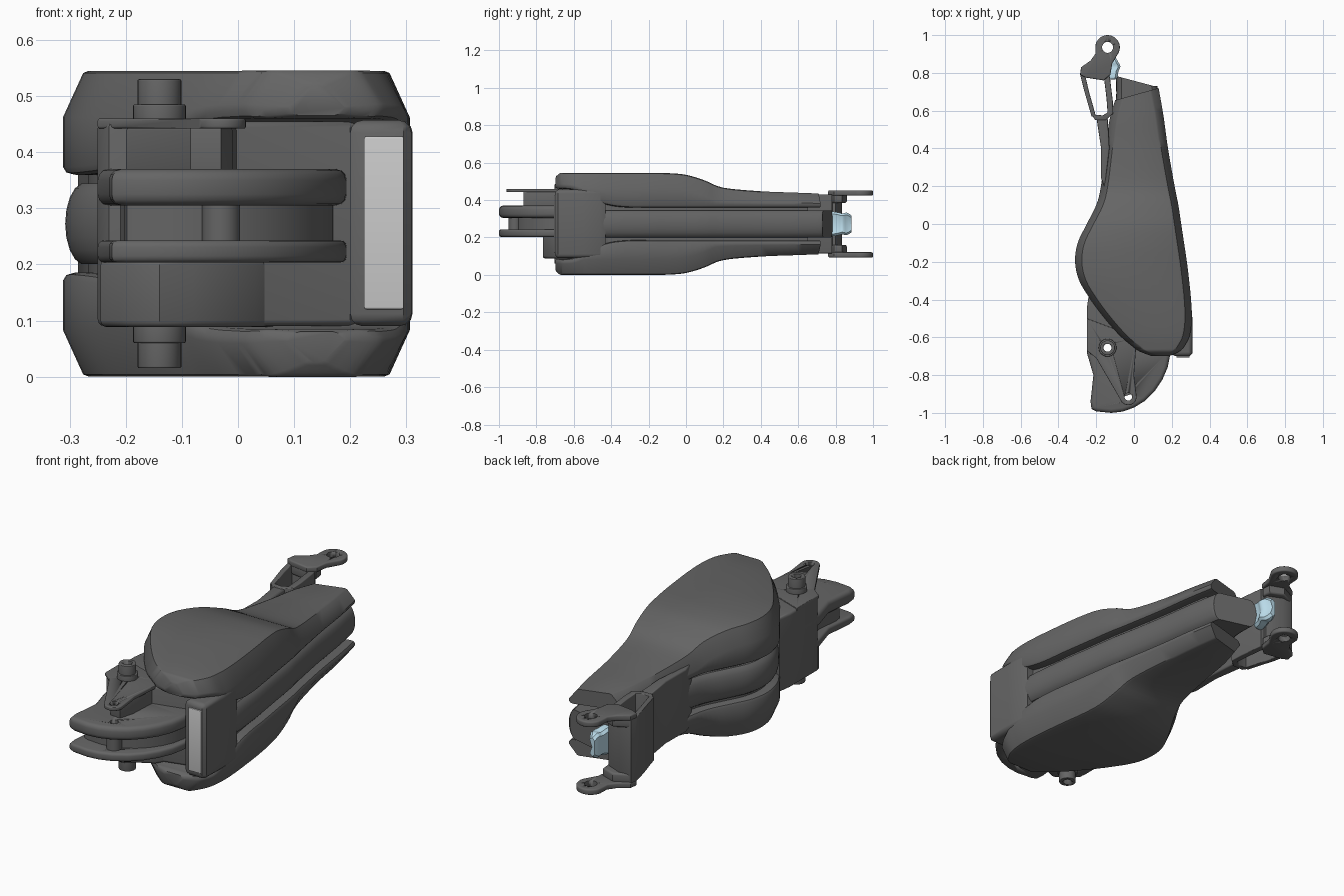
import bpy, bmesh, math

if "Cube" in bpy.data.objects:
    bpy.data.objects.remove(bpy.data.objects["Cube"])

MID = 0.2725  # height of the symmetry plane


def material(name, rgb):
    m = bpy.data.materials.new(name)
    m.diffuse_color = (*rgb, 1)
    m.use_nodes = True
    m.node_tree.nodes["Principled BSDF"].inputs["Base Color"].default_value = m.diffuse_color
    return m


DARK = material("dark_grey", (0.13, 0.13, 0.13))
LIGHT = material("light_grey", (0.6, 0.6, 0.6))
BLUE = material("pale_blue", (0.5, 0.72, 0.83))


def finish(name, bm, mat=DARK, holes=()):
    bmesh.ops.recalc_face_normals(bm, faces=bm.faces[:])
    me = bpy.data.meshes.new(name)
    bm.to_mesh(me)
    bm.free()
    ob = bpy.data.objects.new(name, me)
    bpy.context.collection.objects.link(ob)
    me.materials.append(mat)
    bpy.ops.object.select_all(action='DESELECT')
    ob.select_set(True)
    bpy.context.view_layer.objects.active = ob
    bpy.ops.object.shade_smooth_by_angle(angle=math.radians(35))
    for cutter in holes:
        mod = ob.modifiers.new("hole", 'BOOLEAN')
        mod.operation = 'DIFFERENCE'
        mod.object = cutter
    return ob


def prism(name, pts, z0, z1, bevel=0.0, mat=DARK, holes=(), flip=False):
    """Extruded outline with rounded rims; flip mirrors it to the other side."""
    if flip:
        z0, z1 = 2 * MID - z1, 2 * MID - z0
    bm = bmesh.new()
    f = bm.faces.new([bm.verts.new((x, y, z0)) for x, y in pts])
    up = bmesh.ops.extrude_face_region(bm, geom=[f])['geom']
    for v in up:
        if isinstance(v, bmesh.types.BMVert):
            v.co.z = z1
    if bevel:
        rims = [e for e in bm.edges if abs(e.verts[0].co.z - e.verts[1].co.z) < 1e-5]
        bmesh.ops.bevel(bm, geom=rims, offset=bevel, segments=3, profile=0.5, affect='EDGES')
    return finish(name, bm, mat, holes)


def loft(name, rings, mat=DARK):
    bm = bmesh.new()
    rows = [[bm.verts.new(p) for p in r] for r in rings]
    n = len(rows[0])
    for a, b in zip(rows, rows[1:]):
        for i in range(n):
            bm.faces.new((a[i], a[(i + 1) % n], b[(i + 1) % n], b[i]))
    bm.faces.new(rows[0])
    bm.faces.new(rows[-1])
    return finish(name, bm, mat)


def arc(cx, cy, r, a0, a1, n=14):
    return [(cx + r * math.cos(math.radians(a0 + (a1 - a0) * i / n)),
             cy + r * math.sin(math.radians(a0 + (a1 - a0) * i / n))) for i in range(n + 1)]


def circle(cx, cy, r, n=32):
    return arc(cx, cy, r, 0, 360, n)[:-1]


def smooth(st, steps=4):
    """Catmull-Rom interpolation through tuples."""
    out = []
    for i in range(len(st) - 1):
        p = [st[max(0, min(len(st) - 1, i + k))] for k in (-1, 0, 1, 2)]
        for s in range(steps):
            t = s / steps
            out.append(tuple(0.5 * (2 * b + (c - a) * t + (2 * a - 5 * b + 4 * c - d) * t * t
                                    + (3 * b - a - 3 * c + d) * t ** 3) for a, b, c, d in zip(*p)))
    return out + [st[-1]]


def cutter(name, x, y, r):
    ob = prism(name, circle(x, y, r), -0.2, 0.8)
    ob.hide_render = True
    ob.hide_set(True)
    return ob


PIN, ARM, LUG = (-0.14, -0.655), (-0.03, -0.915), (-0.14, 0.935)
pin_hole = cutter("pin_cutter", *PIN, 0.021)
arm_hole = cutter("arm_cutter", *ARM, 0.02)
lug_hole = cutter("lug_cutter", *LUG, 0.029)

# body stations: left x, left y, right x, right y, outer z, inner z
ST = [(-0.10, 0.655, 0.13, 0.72, 0.435, 0.36), (-0.13, 0.55, 0.155, 0.58, 0.44, 0.36),
      (-0.15, 0.40, 0.18, 0.40, 0.447, 0.36), (-0.175, 0.20, 0.215, 0.20, 0.466, 0.36),
      (-0.20, 0.10, 0.235, 0.10, 0.505, 0.36), (-0.25, 0.0, 0.25, 0.0, 0.535, 0.36),
      (-0.298, -0.10, 0.265, -0.10, 0.544, 0.36), (-0.312, -0.20, 0.28, -0.20, 0.545, 0.36),
      (-0.29, -0.30, 0.292, -0.30, 0.545, 0.36), (-0.23, -0.40, 0.302, -0.40, 0.545, 0.37),
      (-0.155, -0.50, 0.306, -0.50, 0.545, 0.40), (-0.075, -0.59, 0.295, -0.59, 0.545, 0.45),
      (-0.005, -0.65, 0.265, -0.65, 0.545, 0.46), (0.03, -0.675, 0.24, -0.675, 0.543, 0.46),
      (0.09, -0.698, 0.19, -0.698, 0.52, 0.465)]


def section(s, profile):
    """Profile: (inset, z) up the left side, mirrored on to the right side."""
    xl, yl, xr, yr = s[:4]
    w = xr - xl
    pos = [(k / w, z) for k, z in profile]
    pos += [(1 - u, z) for u, z in reversed(pos)]
    return [(xl + w * u, yl + (yr - yl) * u, z) for u, z in pos]


def shell_ring(s, flip):
    zt, zi = s[4], s[5]
    h = min(0.083, (zt - zi) * 0.7)
    prof = [(0.02, zi), (0.006, zi + 0.004), (0, zi + 0.014), (0, zt - h),
            (0.036, zt - 0.004), (0.046, zt)]
    ring = section(s, prof)
    return [(x, y, 2 * MID - z) for x, y, z in ring] if flip else ring


# side shells
body = smooth(ST)
for flip, side in ((False, "upper"), (True, "lower")):
    loft(side + "_shell", [shell_ring(s, flip) for s in body])

# rounded centre spar with a slanted rear end, and the recessed core behind the grooves
spar = [(-0.10, 0.785, 0.125, 0.725, 0, 0)] + ST[:11]
half = [(0.004 + 0.035 * (1 - math.cos(math.radians(a))), MID + 0.073 * math.sin(math.radians(a)))
        for a in range(-80, 81, 20)]
loft("centre_spar", [section(s, half) for s in smooth(spar)])
loft("inner_core", [section(s, [(0.045, 0.15), (0.045, 0.395)]) for s in body[2:44]])

# hip housing under the shells
prism("hip_housing", [(-0.24, -0.38), (-0.25, -0.45), (-0.25, -0.66), (-0.23, -0.69), (-0.10, -0.70),
                      (0.0, -0.66), (0.20, -0.61), (0.27, -0.50), (0.25, -0.36)],
      0.09, 0.455, 0.012, holes=[pin_hole])

# twin knuckle discs with a groove between
disc = [(-0.25, -0.55), (-0.25, -0.68), (-0.215, -0.80), (-0.23, -0.94), (-0.225, -0.98), (-0.20, -0.992)]
disc += [(-0.12, -1.0), (-0.06, -0.993), (0.0, -0.972), (0.06, -0.935), (0.11, -0.885),
         (0.15, -0.825), (0.178, -0.76), (0.192, -0.69), (0.195, -0.55)]
prism("lower_disc", disc, 0.203, 0.243, 0.012, holes=[pin_hole, arm_hole])
prism("upper_disc", disc, 0.305, 0.37, 0.02, holes=[pin_hole, arm_hole])
prism("disc_core", [(x * 0.88, -0.55 + (y + 0.55) * 0.82) for x, y in disc], 0.235, 0.315, holes=[pin_hole])
prism("disc_spacer", circle(*ARM, 0.034), 0.235, 0.312, holes=[arm_hole])

# upper link arm and its web, lower web
tip = arc(*ARM, 0.044, 205, 360)
prism("link_arm", [(-0.25, -0.50), (-0.25, -0.67), (-0.20, -0.71)] + tip + [(0.0, -0.80), (0.015, -0.60)],
      0.442, 0.46, 0.004, holes=[pin_hole, arm_hole])
prism("link_web", [(-0.235, -0.50), (-0.235, -0.66), (-0.19, -0.70), (-0.085, -0.865), (-0.03, -0.87),
                   (-0.01, -0.80), (0.0, -0.60)], 0.36, 0.445, 0.006, holes=[pin_hole])
prism("lower_web", [(-0.24, -0.50), (-0.245, -0.68), (-0.20, -0.735), (-0.14, -0.765), (-0.08, -0.74),
                    (0.03, -0.68), (0.10, -0.55)], 0.088, 0.21, 0.012, holes=[pin_hole])

# hollow pivot pins with collars
for flip, side in ((False, "upper"), (True, "lower")):
    prism(side + "_pin", circle(*PIN, 0.039), 0.44, 0.53, 0.003, holes=[pin_hole], flip=flip)
    prism(side + "_collar", circle(*PIN, 0.047), 0.44, 0.485, 0.003, holes=[pin_hole], flip=flip)

# front corner block with light panel
prism("corner_block", [(0.20, -0.69), (0.22, -0.70), (0.295, -0.70), (0.309, -0.685), (0.311, -0.55),
                       (0.307, -0.46), (0.295, -0.43), (0.20, -0.43)], 0.09, 0.457, 0.022)
prism("light_panel", [(0.225, -0.706), (0.295, -0.706), (0.295, -0.66), (0.225, -0.66)],
      0.12, 0.428, 0.004, LIGHT)

# rear fork: back wall loop, tongue into the body, two lugs with shoulders
prism("fork_wall", [(-0.28, 0.825), (-0.285, 0.79), (-0.262, 0.70), (-0.225, 0.57), (-0.20, 0.565),
                    (-0.238, 0.70), (-0.258, 0.785), (-0.15, 0.765), (-0.14, 0.80), (-0.22, 0.835)],
      0.115, 0.43, 0.004)
prism("fork_inner_wall", [(-0.225, 0.58), (-0.205, 0.55), (-0.15, 0.55), (-0.11, 0.585), (-0.112, 0.65),
                          (-0.128, 0.78), (-0.16, 0.785), (-0.145, 0.66), (-0.14, 0.59), (-0.165, 0.575)],
      0.115, 0.43, 0.004)
prism("fork_tongue", [(-0.20, 0.57), (-0.14, 0.57), (-0.13, 0.40), (-0.155, 0.18), (-0.176, 0.25),
                      (-0.174, 0.40)], 0.12, 0.427, 0.008)
lug = arc(*LUG, 0.065, -25, 165, 18) + [(-0.205, 0.90), (-0.23, 0.865), (-0.28, 0.83), (-0.286, 0.79),
                                       (-0.255, 0.775), (-0.16, 0.76), (-0.125, 0.79), (-0.115, 0.85)]
shoulder = [(-0.205, 0.86), (-0.275, 0.825), (-0.28, 0.79), (-0.25, 0.775), (-0.16, 0.76),
            (-0.13, 0.79), (-0.135, 0.835)]
for flip, side in ((False, "upper"), (True, "lower")):
    prism(side + "_lug", lug, 0.424, 0.452, 0.007, holes=[lug_hole], flip=flip)
    prism(side + "_shoulder", shoulder, 0.385, 0.435, 0.01, flip=flip)


# blue waisted connector block
def block_ring(y, x0, x1, h):
    c = 0.012
    return [(x0 + c, y, MID - h), (x1 - c, y, MID - h), (x1, y, MID - h + c), (x1 - c, y, MID),
            (x1, y, MID + h - c), (x1 - c, y, MID + h), (x0 + c, y, MID + h), (x0, y, MID + h - c),
            (x0, y, MID - h + c)]


loft("blue_connector", [block_ring(*r) for r in smooth(
    [(0.765, -0.14, -0.10, 0.058), (0.775, -0.145, -0.088, 0.066), (0.81, -0.14, -0.082, 0.062),
     (0.835, -0.135, -0.072, 0.056), (0.86, -0.132, -0.085, 0.06), (0.885, -0.125, -0.098, 0.045)], 3)], BLUE)
